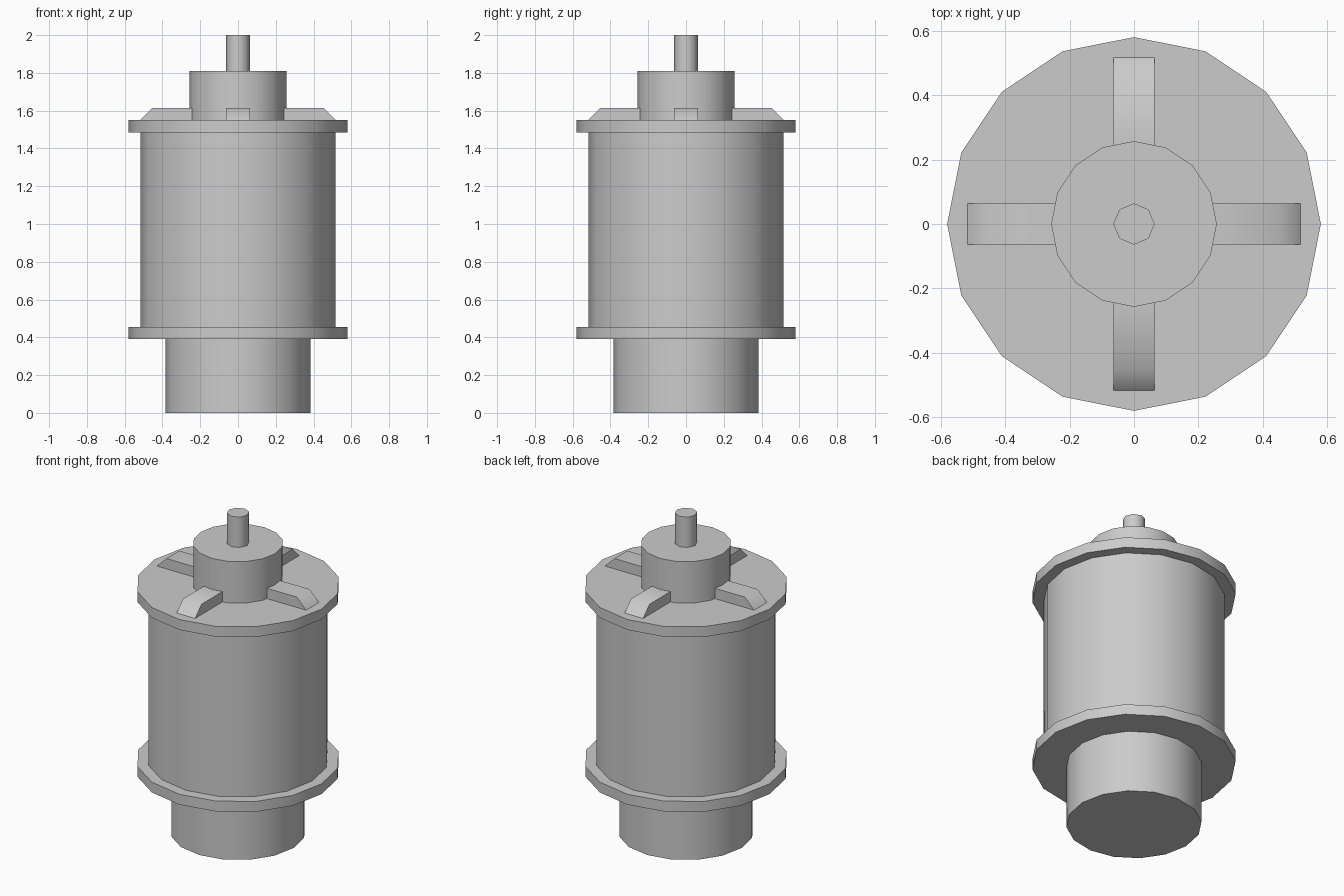
import bpy, bmesh
from math import cos, sin, pi, radians

if "Cube" in bpy.data.objects:
    bpy.data.objects.remove(bpy.data.objects["Cube"])


def finish(bm, name):
    bmesh.ops.recalc_face_normals(bm, faces=bm.faces)
    mesh = bpy.data.meshes.new(name)
    bm.to_mesh(mesh)
    bm.free()
    obj = bpy.data.objects.new(name, mesh)
    bpy.context.collection.objects.link(obj)
    bpy.ops.object.select_all(action='DESELECT')
    obj.select_set(True)
    bpy.context.view_layer.objects.active = obj
    bpy.ops.object.shade_smooth_by_angle(angle=radians(50))
    return obj


def lathe(name, profile, sides):
    """Stack rings of (radius, z) and cap both ends."""
    bm = bmesh.new()
    rings = [[bm.verts.new((r * cos(2 * pi * i / sides), r * sin(2 * pi * i / sides), z))
              for i in range(sides)] for r, z in profile]
    for a, b in zip(rings, rings[1:]):
        for i in range(sides):
            j = (i + 1) % sides
            bm.faces.new((a[i], a[j], b[j], b[i]))
    bm.faces.new(rings[0][::-1])
    bm.faces.new(rings[-1])
    return finish(bm, name)


# Base, lower flange, drum, upper flange and hub in one turned profile
lathe("housing", [(0.385, 0), (0.385, 0.39), (0.58, 0.39), (0.58, 0.455),
                  (0.515, 0.455), (0.515, 1.485), (0.58, 1.485), (0.58, 1.55),
                  (0.257, 1.55), (0.257, 1.81)], 16)

# Output shaft
lathe("shaft", [(0.064, 1.81), (0.064, 2.0)], 8)

# Four chamfered ribs around the hub
for k in range(4):
    c, s = cos(k * pi / 2), sin(k * pi / 2)
    bm = bmesh.new()
    section = [(0.24, 1.55), (0.517, 1.55), (0.452, 1.615), (0.24, 1.615)]
    left, right = [[bm.verts.new((c * x - s * y, s * x + c * y, z)) for x, z in section]
                   for y in (-0.064, 0.064)]
    bm.faces.new(left)
    bm.faces.new(right[::-1])
    for i in range(4):
        j = (i + 1) % 4
        bm.faces.new((left[i], right[i], right[j], left[j]))
    finish(bm, f"rib_{k + 1}")
